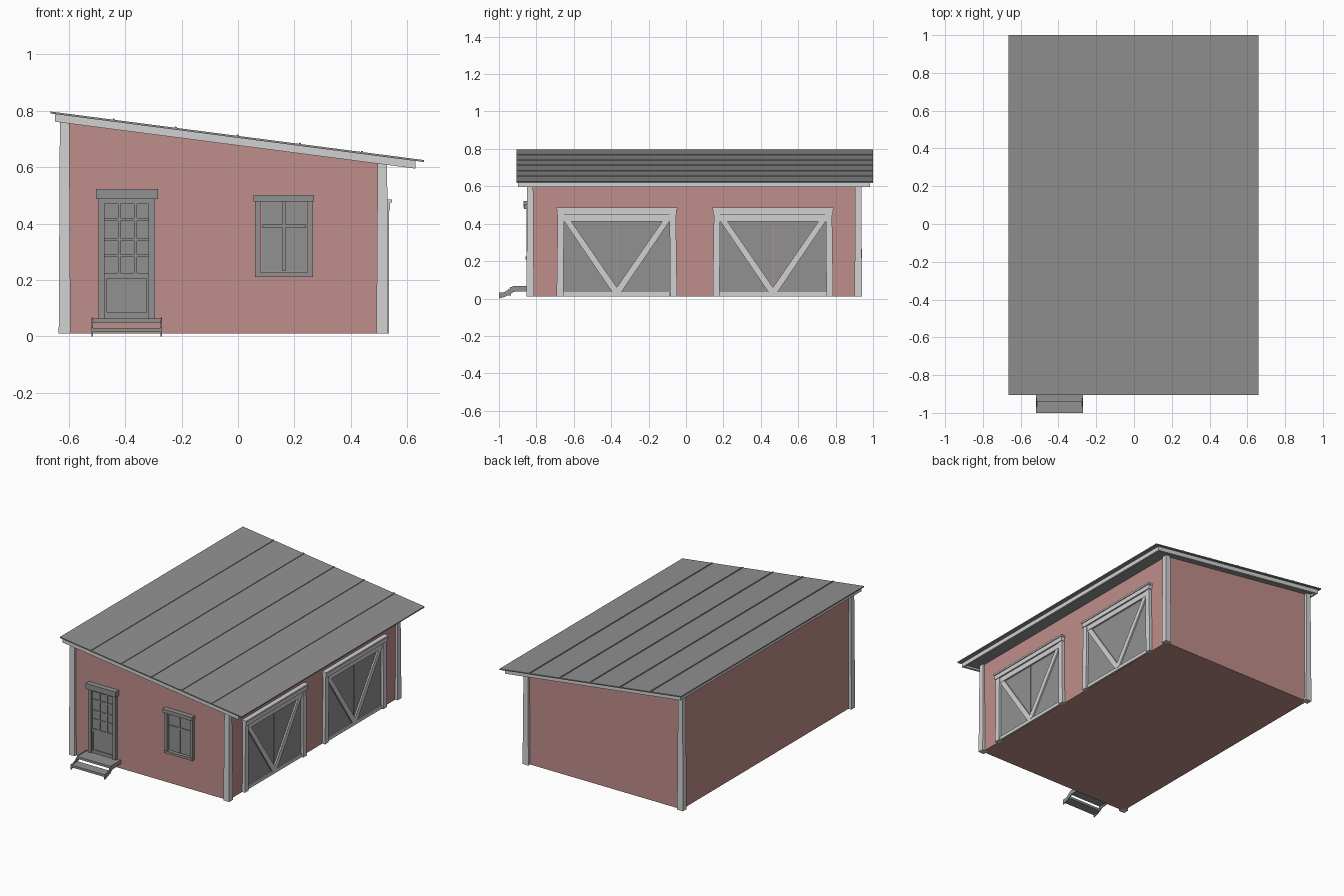
import bpy, bmesh
from mathutils import Vector

cube = bpy.data.objects.get("Cube")
if cube:
    bpy.data.objects.remove(cube, do_unlink=True)


def material(name, color):
    m = bpy.data.materials.new(name)
    m.use_nodes = True
    m.diffuse_color = (*color, 1)
    m.node_tree.nodes["Principled BSDF"].inputs["Base Color"].default_value = (*color, 1)
    return m


PINK = material("pink plaster", (0.52, 0.27, 0.255))
WHITE = material("white trim", (0.64, 0.64, 0.64))
GRAY = material("gray metal", (0.285, 0.285, 0.285))


def prism(bm, points, axis, a, b):
    """Extrude a 2D profile along an axis from a to b."""
    def place(p, d):
        u, v = p
        return {"x": (d, u, v), "y": (u, d, v), "z": (u, v, d)}[axis]
    base = bm.faces.new([bm.verts.new(place(p, a)) for p in points])
    out = bmesh.ops.extrude_face_region(bm, geom=[base])["geom"]
    shift = Vector(place((0, 0), b - a))
    bmesh.ops.translate(bm, vec=shift, verts=[g for g in out if isinstance(g, bmesh.types.BMVert)])


def rect(u0, u1, v0, v1):
    return [(u0, v0), (u1, v0), (u1, v1), (u0, v1)]


def part(name, mat, pieces):
    """Make one object from (profile, axis, start, end) pieces."""
    bm = bmesh.new()
    for piece in pieces:
        prism(bm, *piece)
    bmesh.ops.recalc_face_normals(bm, faces=bm.faces)
    mesh = bpy.data.meshes.new(name)
    bm.to_mesh(mesh)
    bm.free()
    mesh.materials.append(mat)
    ob = bpy.data.objects.new(name, mesh)
    bpy.context.collection.objects.link(ob)
    return ob


def roof_z(x):
    return 0.711 - 0.13 * x


def sloped(x0, x1, top, bottom):
    """Band that follows the roof pitch, measured down from the roof top."""
    return [(x0, roof_z(x0) - bottom), (x1, roof_z(x1) - bottom),
            (x1, roof_z(x1) - top), (x0, roof_z(x0) - top)]


# Walls
L, R, F, B, G = -0.615, 0.515, -0.835, 0.922, 0.01
part("walls", PINK, [([(L, G), (R, G), (R, roof_z(R) - 0.02), (L, roof_z(L) - 0.02)], "y", F, B)])

# Roof sheet, standing seams and soffit
part("roof_sheet", GRAY, [(sloped(-0.665, 0.66, 0, 0.007), "y", -0.905, 1.0)])
part("roof_seams", GRAY, [(sloped(x - 0.004, x + 0.004, -0.004, 0.002), "y", -0.905, 1.0)
                          for x in (-0.44, -0.22, 0, 0.22, 0.44)])
part("soffit", GRAY, [(sloped(-0.64, 0.62, 0.006, 0.022), "y", -0.885, 0.975)])

# Fascia boards round the eaves
part("fascia", WHITE, [
    (sloped(-0.65, 0.63, 0.006, 0.034), "y", -0.897, -0.882),
    (sloped(-0.65, 0.63, 0.006, 0.034), "y", 0.97, 0.985),
    (sloped(-0.65, -0.635, 0.006, 0.034), "y", -0.89, 0.98),
    (sloped(0.615, 0.63, 0.006, 0.034), "y", -0.89, 0.98)])

# Tapered corner posts
for side, cx, sx in (("right", -0.615, -1), ("left", 0.512, 1)):
    for end, cy, sy in (("front", -0.833, -1), ("back", 0.921, 1)):
        top = roof_z(cx) - 0.02
        post = part(f"corner_post_{end}_{side}", WHITE,
                    [(rect(cx - 0.021, cx + 0.021, cy - 0.02, cy + 0.02), "z", G, top)])
        for v in post.data.vertices:
            if v.co.z > top - 0.01:
                v.co.x = cx + (v.co.x - cx) * 0.8
                v.co.y = cy + (v.co.y - cy) * 0.8

# Garage doors with frames and V braces
for name, c in (("front", -0.37), ("back", 0.465)):
    part(f"garage_panels_{name}", GRAY, [
        (rect(c - 0.285, c - 0.002, 0.012, 0.425), "x", R - 0.005, 0.519),
        (rect(c + 0.002, c + 0.285, 0.012, 0.425), "x", R - 0.005, 0.519)])
    frame, braces = [], []
    for s in (-1, 1):
        frame.append(([(c + s * 0.322, G), (c + s * 0.286, G),
                       (c + s * 0.282, 0.45), (c + s * 0.316, 0.45)], "x", 0.505, 0.535))
        braces.append(([(c, 0.025), (c + s * 0.025, 0.035), (c + s * 0.283, 0.415),
                        (c + s * 0.245, 0.415), (c, 0.06)], "x", 0.51, 0.528))
    frame += [(rect(c - 0.32, c + 0.32, 0.447, 0.477), "x", 0.505, 0.54),
              (rect(c - 0.324, c + 0.324, 0.475, 0.486), "x", 0.505, 0.546)]
    braces += [(rect(c - 0.285, c + 0.285, 0.413, 0.447), "x", 0.51, 0.53),
               (rect(c - 0.285, c + 0.285, 0.012, 0.034), "x", 0.51, 0.526)]
    part(f"garage_frame_{name}", WHITE, frame)
    part(f"garage_braces_{name}", WHITE, braces)


def front_bars(bars):
    """Boxes on the front wall: x0, x1, z0, z1, depth in front of the wall."""
    return [(rect(x0, x1, z0, z1), "y", F - d, F + 0.01) for x0, x1, z0, z1, d in bars]


# Entrance door
part("door_leaf", GRAY, front_bars([(-0.475, -0.315, 0.064, 0.48, 0.004)]))
part("door_frame", GRAY, front_bars([
    (-0.495, -0.473, 0.064, 0.49, 0.018), (-0.317, -0.295, 0.064, 0.49, 0.018),
    (-0.474, -0.316, 0.47, 0.49, 0.014), (-0.503, -0.284, 0.487, 0.522, 0.035)]))
part("door_bars", GRAY, front_bars(
    [(x - 0.005, x + 0.005, 0.224, 0.47, 0.01) for x in (-0.421, -0.364)]
    + [(-0.474, -0.316, z - 0.005, z + 0.005, 0.01) for z in (0.414, 0.343, 0.286)]
    + [(-0.474, -0.316, 0.206, 0.224, 0.01), (-0.474, -0.316, 0.064, 0.085, 0.01)]
    + [(-0.474, -0.465, 0.085, 0.206, 0.01), (-0.325, -0.316, 0.085, 0.206, 0.01)]))

# Window
part("window_pane", GRAY, front_bars([(0.085, 0.243, 0.23, 0.478, 0.004)]))
part("window_frame", GRAY, front_bars([
    (0.06, 0.08, 0.21, 0.48, 0.018), (0.247, 0.266, 0.21, 0.48, 0.018),
    (0.062, 0.264, 0.21, 0.226, 0.022), (0.055, 0.27, 0.478, 0.502, 0.032)]))
part("window_bars", GRAY, front_bars([
    (0.157, 0.169, 0.232, 0.478, 0.01), (0.087, 0.241, 0.385, 0.397, 0.01)]))

# Entrance steps: two treads between side stringers
stringer = [(-1.0, 0.0), (-0.965, 0.01), (-0.92, 0.036), (-0.83, 0.04),
            (-0.83, 0.066), (-0.925, 0.066), (-0.97, 0.034), (-1.0, 0.032)]
for name, x in (("right", -0.52), ("left", -0.275)):
    part(f"step_stringer_{name}", GRAY, [(stringer, "x", x, x + 0.006)])
part("step_treads", GRAY, [
    (rect(-0.516, -0.272, -0.94, -0.83), "z", 0.048, 0.063),
    (rect(-0.516, -0.272, -1.0, -0.935), "z", 0.015, 0.03)])
